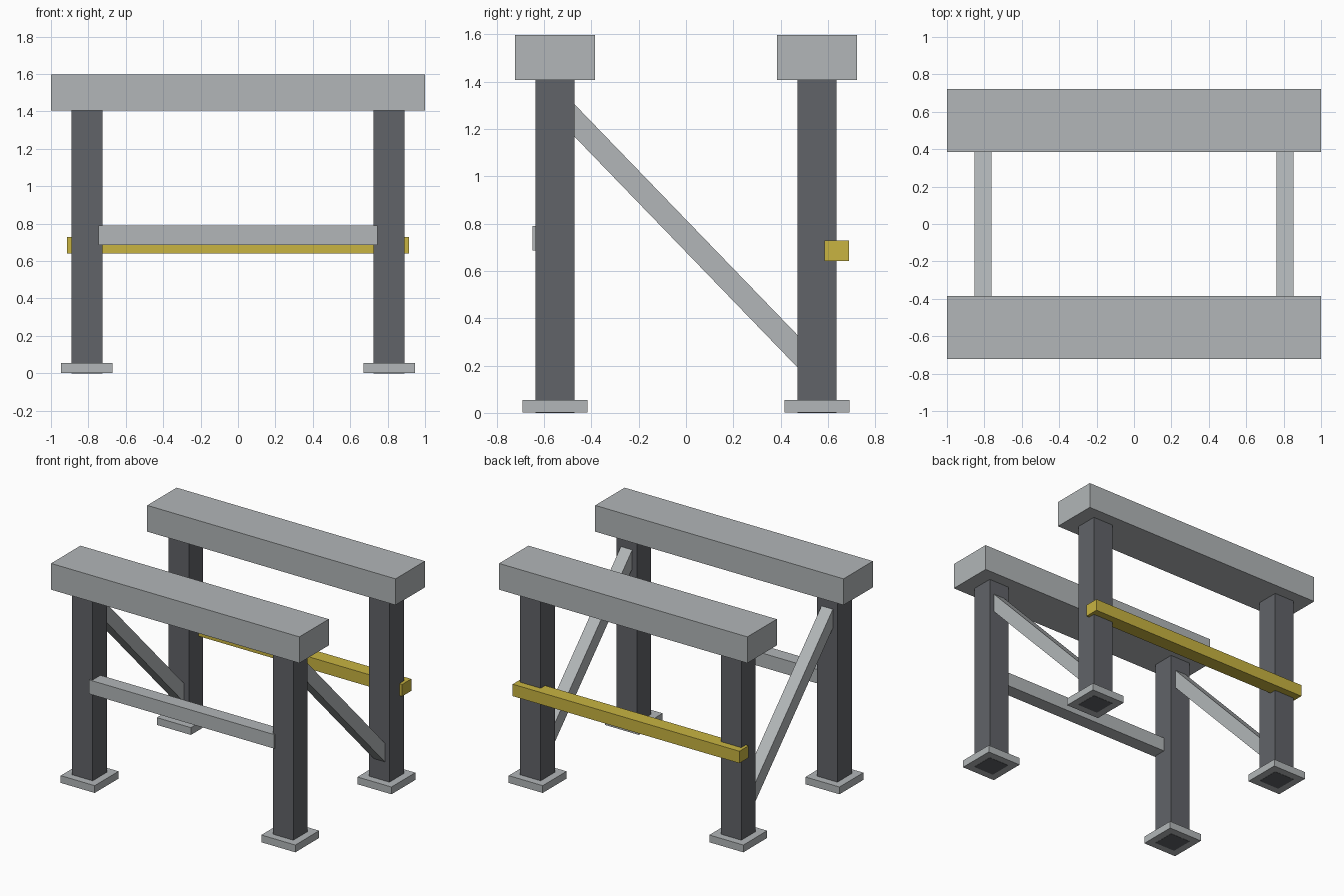
import bpy
from math import atan2, hypot

cube = bpy.data.objects.get("Cube")
if cube:
    bpy.data.objects.remove(cube, do_unlink=True)


def make_material(name, rgb):
    mat = bpy.data.materials.new(name)
    mat.use_nodes = True
    color = (*rgb, 1)
    mat.diffuse_color = color
    mat.node_tree.nodes["Principled BSDF"].inputs["Base Color"].default_value = color
    return mat


light_grey = make_material("light grey", (0.445, 0.468, 0.479))
dark_grey = make_material("dark grey", (0.119, 0.125, 0.138))
yellow = make_material("yellow", (0.578, 0.456, 0.053))


def box(name, center, size, mat, tilt=0):
    bpy.ops.mesh.primitive_cube_add(size=1, location=center, rotation=(tilt, 0, 0))
    obj = bpy.context.object
    obj.name = name
    obj.scale = size
    obj.data.materials.append(mat)
    return obj


LEG_X, LEG_Y, LEG_W = 0.808, 0.553, 0.165
BEAM_BOTTOM, TOP = 1.406, 1.597

for y, depth in ((-LEG_Y, "front"), (LEG_Y, "back")):
    # Heavy top beam on each pair of legs
    box(f"{depth}_beam", (0, y, (BEAM_BOTTOM + TOP) / 2),
        (2, 0.338, TOP - BEAM_BOTTOM), light_grey)
    for x, side in ((LEG_X, "left"), (-LEG_X, "right")):
        # Leg runs through its foot plate, so its end shows underneath
        box(f"{depth}_{side}_leg", (x, y, BEAM_BOTTOM / 2),
            (LEG_W, LEG_W, BEAM_BOTTOM), dark_grey)
        box(f"{depth}_{side}_foot", (x, y, 0.028), (0.274, 0.274, 0.053), light_grey)

# Diagonal side braces, high at the front and low at the back
run, drop = 0.942, -0.975
for x, side in ((LEG_X, "left"), (-LEG_X, "right")):
    box(f"{side}_brace", (x, 0, 0.748), (0.091, hypot(run, drop) + 0.12, 0.095),
        light_grey, atan2(drop, run))

# Front cross rail and back safety rail
box("front_rail", (0, -0.597, 0.738), (1.49, 0.102, 0.102), light_grey)
box("back_rail", (0, 0.637, 0.685), (1.826, 0.105, 0.087), yellow)
